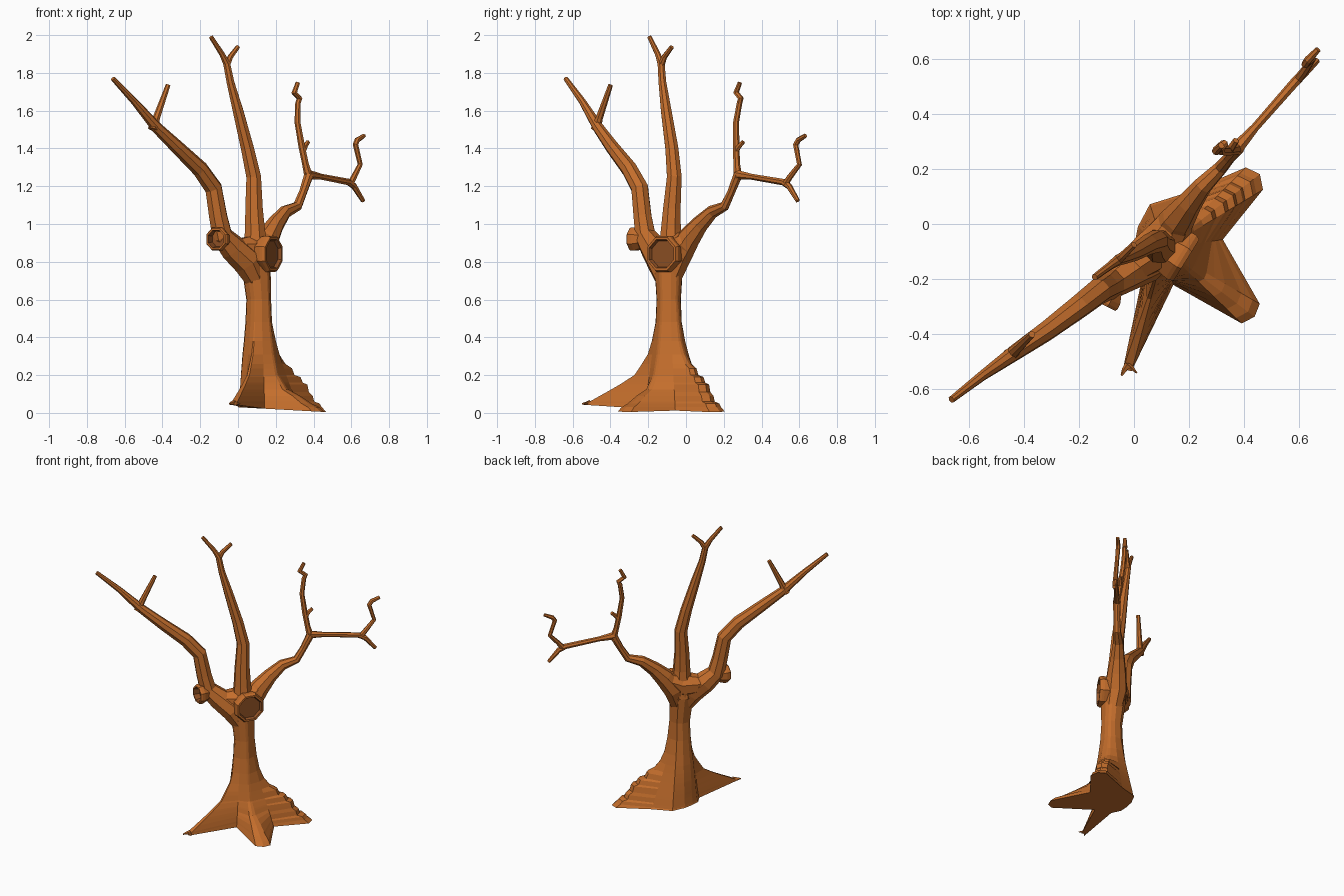
import bpy, bmesh, math
from mathutils import Vector


def material(name, rgb):
    m = bpy.data.materials.new(name)
    m.diffuse_color = (*rgb, 1)
    return m


bark = material("brown_bark", (0.55, 0.155, 0.025))
hollow = material("dark_brown_hollow", (0.27, 0.08, 0.018))


def finish(name, rings, dark_from=None):
    """Skin equal-length point rings into a closed mesh; bands from dark_from on are dark."""
    bm = bmesh.new()
    vs = [[bm.verts.new(p) for p in r] for r in rings]
    n = len(vs[0])
    for k, (a, b) in enumerate(zip(vs, vs[1:])):
        for i in range(n):
            j = (i + 1) % n
            f = bm.faces.new((a[i], a[j], b[j], b[i]))
            f.material_index = int(dark_from is not None and k >= dark_from)
    bm.faces.new(vs[0][::-1])
    bm.faces.new(vs[-1]).material_index = int(dark_from is not None)
    bmesh.ops.recalc_face_normals(bm, faces=bm.faces)
    me = bpy.data.meshes.new(name)
    bm.to_mesh(me)
    bm.free()
    me.materials.append(bark)
    if dark_from is not None:
        me.materials.append(hollow)
    ob = bpy.data.objects.new(name, me)
    bpy.context.collection.objects.link(ob)
    return ob


def ring(c, u, v, r, n):
    return [c + r * (math.cos(t) * u + math.sin(t) * v)
            for t in (2 * math.pi * (i + 0.5) / n for i in range(n))]


def limb(name, pts, n=8):
    """Tapered tube through (x, y, z, radius) points."""
    P = [Vector(p[:3]) for p in pts]
    u = Vector((1, -1, 0)).normalized()
    rings = []
    for i, p in enumerate(P):
        d0 = (p - P[i - 1]).normalized() if i else None
        d1 = (P[i + 1] - p).normalized() if i < len(P) - 1 else None
        d = ((d0 or d1) + (d1 or d0)).normalized()
        u = (u - u.dot(d) * d).normalized()
        rings.append(ring(p, u, d.cross(u), pts[i][3], n))
    return finish(name, rings)


def knot(name, centre, normal, profile):
    """Hollow octagonal stump of a cut limb; profile is (radius, offset)."""
    d = Vector(normal).normalized()
    u = d.cross(Vector((0, 0, 1))).normalized()
    v = d.cross(u)
    finish(name, [ring(Vector(centre) + o * d, u, v, r, 8) for r, o in profile], len(profile) - 2)


# Trunk with root flare: each direction has its own radius-by-height profile
def prof(profile, z):
    if z <= profile[0][0]:
        return profile[0][1]
    for (z0, r0), (z1, r1) in zip(profile, profile[1:]):
        if z <= z1:
            return r0 + (r1 - r0) * (z - z0) / (z1 - z0)
    return profile[-1][1]


def scaled(profile, k):
    return [(z, .066 + (r - .066) * k) for z, r in profile]


front = [(0.03, .46), (.065, .43), (.1, .36), (.15, .27), (.2, .19), (.25, .155), (.32, .11), (.45, .075), (.6, .068)]
corner = [(0.02, .41), (.03, .38), (.05, .33), (.09, .26), (.125, .18), (.2, .125), (.3, .10), (.45, .077), (.6, .068)]
steps = [(0, .44), (.03, .41), (.05, .395), (.06, .36), (.09, .35), (.11, .325), (.15, .315), (.16, .285), (.19, .27),
         (.2, .23), (.235, .215), (.26, .17), (.31, .13), (.38, .10), (.5, .077), (.6, .068)]


def side(r):
    return [(0, r), (.1, r * .8 + .012), (.2, r * .5 + .04), (.3, r * .25 + .06), (.45, .072), (.6, .066)]


spokes = [(-160, side(.12)), (-128, side(.13)), (-109, front), (-105, front), (-76, side(.135)),
          (-44, scaled(corner, .94)), (-37, corner), (-30, scaled(corner, .97)), (9, side(.215)),
          (31, scaled(steps, .94)), (38, steps), (45, scaled(steps, .94)),
          (68, side(.22)), (108, side(.17)), (140, side(.125)), (175, side(.11))]
levels = [0, .03, .05, .06, .09, .11, .125, .15, .16, .19, .2, .235, .26, .31, .38, .48, .6, .68, .76, .86]
rings = []
for z in levels:
    grow = 1 + max(0, z - .6) * 1.0
    row = []
    for a, p in spokes:
        r = prof(p, z) * grow
        x = .11 - max(0, z - .6) * .08 + r * math.cos(math.radians(a))
        y = -.09 + r * math.sin(math.radians(a))
        low = max(.004, .03 - .055 * x) + (.012 if y < -.4 else 0)
        row.append((x, y, max(z, low + z * .2)))
    rings.append(row)
finish("trunk_and_roots", rings)
# Forked toe on the front root
limb("root_toe_left", [(-.02, -.51, .055, .014), (-.035, -.53, .05, .01), (-.045, -.55, .048, .004)], 5)
limb("root_toe_right", [(-.025, -.51, .055, .012), (-.005, -.525, .05, .007), (.01, -.54, .048, .003)], 5)

# Crown mass that joins the limbs, then the main limbs
limb("crown", [(-.06, -.195, .91, .035), (-.02, -.165, .865, .062), (.05, -.11, .86, .078),
               (.10, -.07, .86, .082), (.15, 0, .90, .066), (.18, .05, .955, .04)])
limb("left_limb", [(.10, -.10, .70, .06), (.05, -.13, .80, .08), (-.03, -.175, .875, .072), (-.085, -.215, .94, .058),
                   (-.105, -.23, 1.04, .051), (-.13, -.245, 1.19, .048), (-.20, -.30, 1.29, .044),
                   (-.32, -.39, 1.405, .037), (-.43, -.465, 1.51, .03), (-.55, -.55, 1.65, .019), (-.662, -.637, 1.77, .013)])
limb("left_twig", [(-.45, -.478, 1.50, .028), (-.432, -.46, 1.56, .02), (-.37, -.40, 1.735, .013)], 7)
limb("middle_limb", [(.09, -.08, .78, .075), (.092, -.08, .90, .066), (.09, -.08, .97, .057), (.085, -.075, 1.08, .05),
                     (.083, -.062, 1.25, .042), (.05, -.075, 1.4, .037), (0, -.105, 1.6, .03), (-.04, -.125, 1.75, .022),
                     (-.06, -.132, 1.85, .02), (-.085, -.15, 1.9, .015), (-.143, -.193, 1.99, .012)])
limb("middle_twig", [(-.06, -.132, 1.84, .019), (-.04, -.115, 1.885, .015), (0, -.075, 1.938, .012)], 7)
limb("right_limb", [(.11, -.08, .72, .06), (.12, -.035, .84, .073), (.16, .02, .93, .062), (.20, .075, 1.0, .047),
                    (.25, .14, 1.065, .035), (.315, .205, 1.095, .026), (.345, .24, 1.17, .022), (.375, .275, 1.26, .026)])

# Thin crooked twigs of the right limb
limb("upper_twig", [(.377, .275, 1.24, .024), (.357, .268, 1.32, .018), (.338, .265, 1.41, .018), (.315, .265, 1.54, .016),
                    (.318, .283, 1.64, .015), (.326, .29, 1.665, .016), (.298, .265, 1.695, .016), (.317, .285, 1.748, .012)], 7)
limb("small_spur", [(.345, .265, 1.385, .015), (.355, .28, 1.41, .014), (.37, .303, 1.435, .012)], 6)
limb("side_twig", [(.37, .27, 1.262, .026), (.44, .35, 1.25, .016), (.585, .515, 1.222, .018),
                   (.615, .545, 1.20, .017), (.663, .592, 1.122, .012)], 7)
limb("side_twig_upturned", [(.595, .525, 1.212, .018), (.615, .55, 1.25, .016), (.647, .60, 1.315, .014),
                            (.622, .58, 1.42, .015), (.632, .595, 1.445, .015), (.668, .633, 1.468, .011)], 7)

# Hollow knots where limbs were cut
knot("large_knot", (.165, -.115, .842), (.85, -.53, 0),
     [(.07, -.09), (.095, -.04), (.103, 0), (.103, .014), (.095, .03), (.082, .03), (.074, .012)])
knot("small_knot", (-.105, -.265, .92), (-.45, -.9, 0),
     [(.04, -.07), (.055, -.03), (.066, 0), (.066, .018), (.06, .028), (.05, .028), (.042, -.01)])
